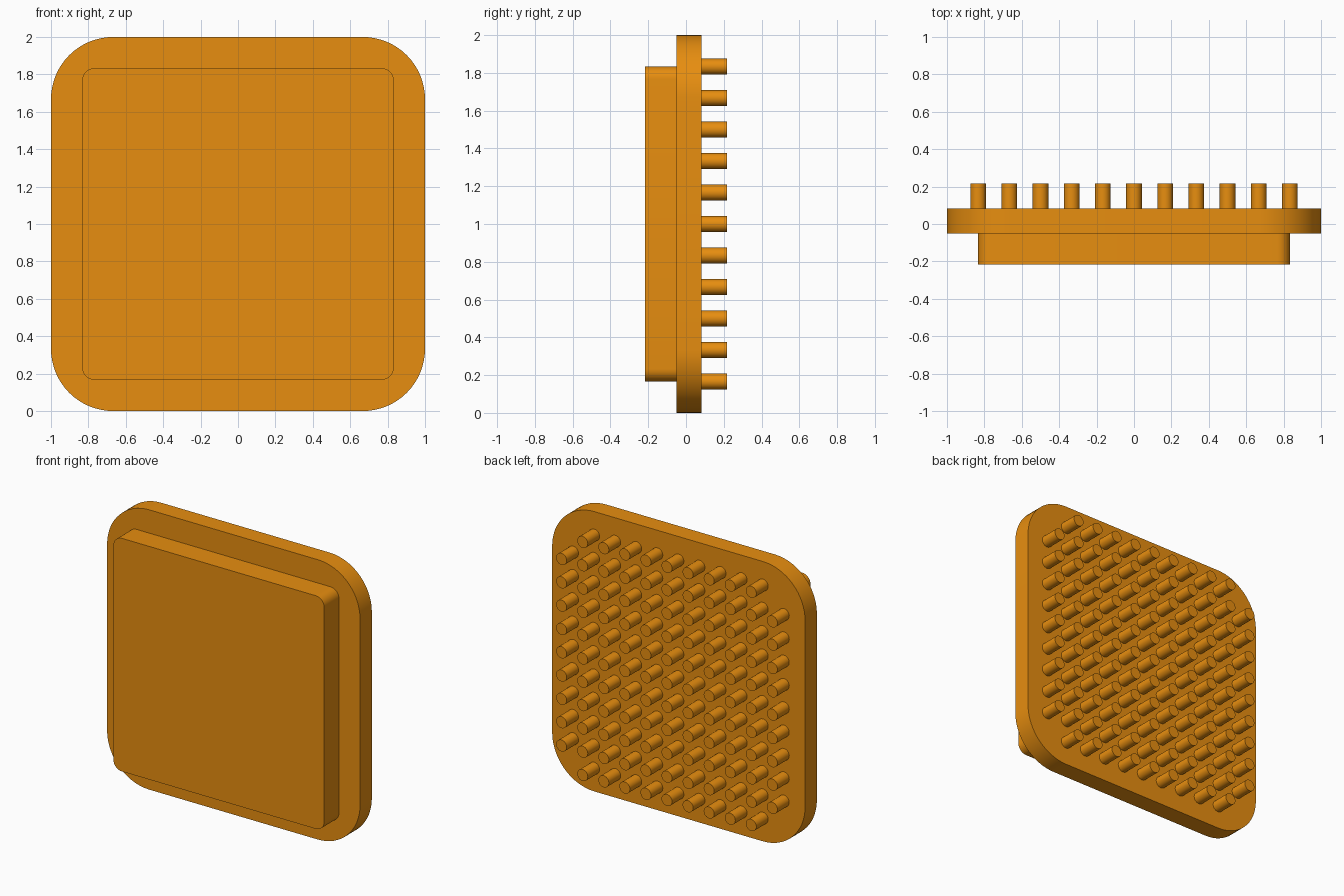
import bpy, bmesh, math
from mathutils import Matrix

if "Cube" in bpy.data.objects:
    bpy.data.objects.remove(bpy.data.objects["Cube"])

orange = bpy.data.materials.new("orange")
orange.diffuse_color = (0.8, 0.27, 0.005, 1)
orange.use_nodes = True
orange.node_tree.nodes["Principled BSDF"].inputs["Base Color"].default_value = orange.diffuse_color


def finish(name, bm):
    bmesh.ops.recalc_face_normals(bm, faces=bm.faces)
    mesh = bpy.data.meshes.new(name)
    bm.to_mesh(mesh)
    bm.free()
    mesh.materials.append(orange)
    obj = bpy.data.objects.new(name, mesh)
    bpy.context.collection.objects.link(obj)
    bpy.ops.object.select_all(action='DESELECT')
    obj.select_set(True)
    bpy.context.view_layer.objects.active = obj
    bpy.ops.object.shade_smooth_by_angle(angle=math.radians(35))


def rounded_slab(name, half, radius, y0, y1, steps=16):
    """Rounded square centred on z = 1, extruded along y."""
    bm = bmesh.new()
    verts = []
    inner = half - radius
    for corner, (sx, sz) in enumerate([(1, 1), (-1, 1), (-1, -1), (1, -1)]):
        for i in range(steps + 1):
            a = (corner + i / steps) * math.pi / 2
            verts.append(bm.verts.new((sx * inner + radius * math.cos(a), y0,
                                       1 + sz * inner + radius * math.sin(a))))
    face = bm.faces.new(verts)
    ext = bmesh.ops.extrude_face_region(bm, geom=[face], use_keep_orig=True)
    moved = [g for g in ext["geom"] if isinstance(g, bmesh.types.BMVert)]
    bmesh.ops.translate(bm, verts=moved, vec=(0, y1 - y0, 0))
    finish(name, bm)


# Main plate and raised front pad
rounded_slab("base_plate", 1.0, 1 / 3, -0.05, 0.0833)
rounded_slab("front_pad", 0.8333, 0.0667, -0.2167, -0.05, 8)

# Grid of round pins on the back, with the four corners left out
bm = bmesh.new()
pitch, y0, y1 = 1 / 6, 0.0833, 0.2167
turn = Matrix.Rotation(math.pi / 2, 4, 'X')
for i in range(-5, 6):
    for j in range(-5, 6):
        if abs(i) == 5 and abs(j) == 5:
            continue
        place = Matrix.Translation((i * pitch, (y0 + y1) / 2, 1 + j * pitch))
        bmesh.ops.create_cone(bm, cap_ends=True, segments=24, radius1=0.0417,
                              radius2=0.0417, depth=y1 - y0, matrix=place @ turn)
finish("back_pins", bm)
